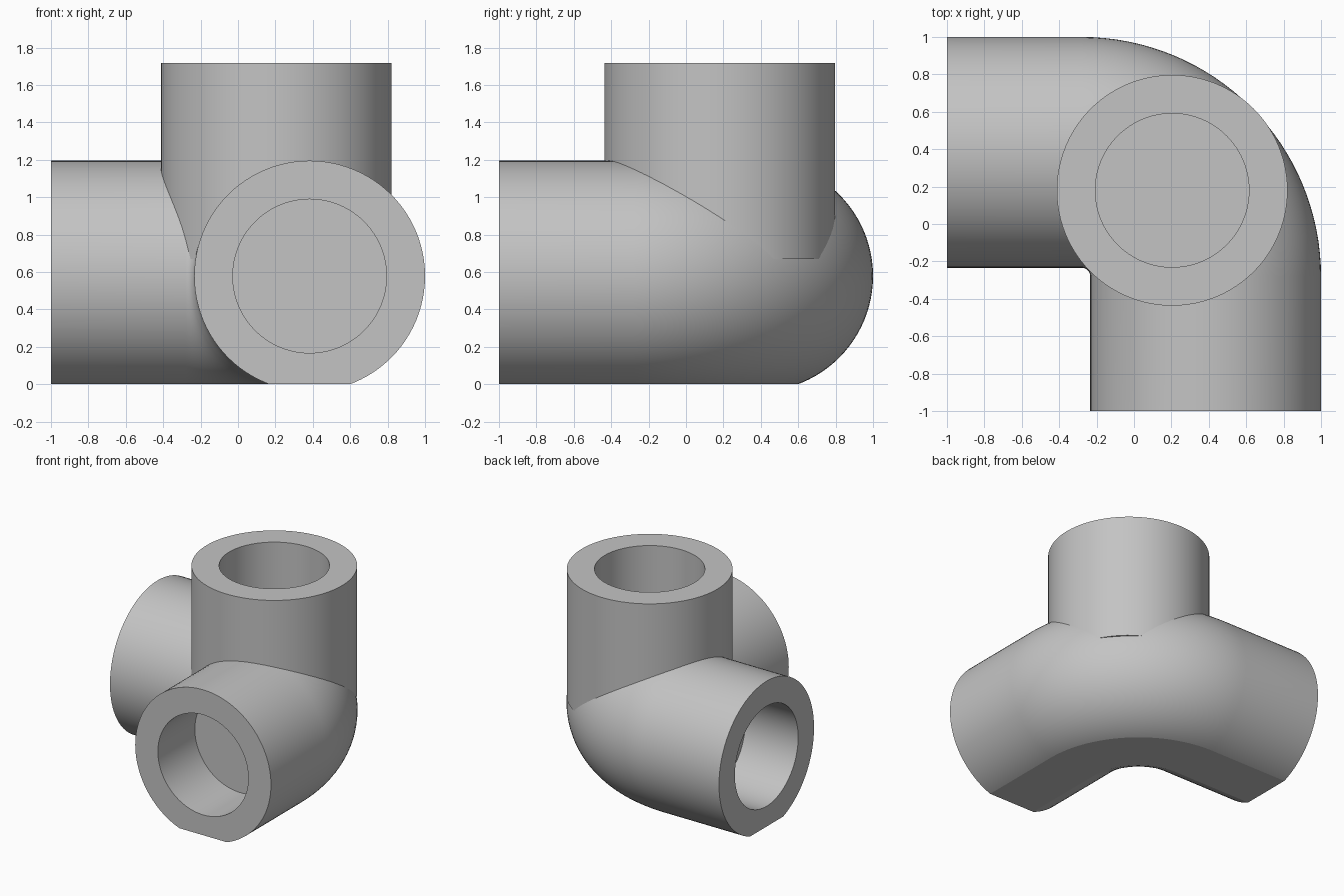
import bpy, bmesh, math
from mathutils import Vector

cube = bpy.data.objects.get("Cube")
if cube:
    bpy.data.objects.remove(cube, do_unlink=True)

OUTER, BORE, DEPTH = 0.617, 0.411, 0.48   # pipe radius, socket radius, socket depth
AXIS = 1 - OUTER                          # offset of both horizontal pipe axes
HEIGHT = 0.578                            # height of the horizontal axes
BEND = -0.28                              # x and y of the bend centre
SIDES, STEPS = 96, 32

grey = bpy.data.materials.new("plain grey")
grey.use_nodes = True
colour = (0.55, 0.55, 0.55, 1)
grey.diffuse_color = colour
grey.node_tree.nodes["Principled BSDF"].inputs["Base Color"].default_value = colour


def sweep(bm, stations):
    """Skin circles given as (centre, direction, radius) and cap both ends."""
    rings = []
    for centre, direction, radius in stations:
        d = Vector(direction).normalized()
        side = Vector((0, 0, 1)) if abs(d.z) < 0.5 else Vector((1, 0, 0))
        other = d.cross(side)
        ring = []
        for i in range(SIDES):
            a = math.tau * i / SIDES
            offset = side * math.cos(a) + other * math.sin(a)
            ring.append(bm.verts.new(Vector(centre) + offset * radius))
        rings.append(ring)
    for a, b in zip(rings, rings[1:]):
        for i in range(SIDES):
            j = (i + 1) % SIDES
            bm.faces.new((a[i], a[j], b[j], b[i]))
    bm.faces.new(rings[0])
    bm.faces.new(rings[-1])


def finish(bm, name):
    bmesh.ops.recalc_face_normals(bm, faces=bm.faces)
    mesh = bpy.data.meshes.new(name)
    bm.to_mesh(mesh)
    bm.free()
    mesh.materials.append(grey)
    obj = bpy.data.objects.new(name, mesh)
    bpy.context.collection.objects.link(obj)
    bpy.ops.object.select_all(action='DESELECT')
    obj.select_set(True)
    bpy.context.view_layer.objects.active = obj
    bpy.ops.object.shade_smooth_by_angle(angle=math.radians(12))
    return obj


# Horizontal elbow with a blind socket in each end
X, Y = (1, 0, 0), (0, -1, 0)
stations = [((DEPTH - 1, AXIS, HEIGHT), X, BORE),
            ((-1, AXIS, HEIGHT), X, BORE),
            ((-1, AXIS, HEIGHT), X, OUTER)]
for k in range(STEPS + 1):
    t = math.pi / 2 * k / STEPS
    s, c = math.sin(t), math.cos(t)
    r = AXIS - BEND
    stations.append(((BEND + r * s, BEND + r * c, HEIGHT), (c, -s, 0), OUTER))
stations += [((AXIS, -1, HEIGHT), Y, OUTER),
             ((AXIS, -1, HEIGHT), Y, BORE),
             ((AXIS, DEPTH - 1, HEIGHT), Y, BORE)]
bm = bmesh.new()
sweep(bm, stations)

# Flat underside
bmesh.ops.bisect_plane(bm, geom=bm.verts[:] + bm.edges[:] + bm.faces[:],
                       plane_co=(0, 0, 0), plane_no=(0, 0, 1), clear_inner=True)
bmesh.ops.holes_fill(bm, edges=[e for e in bm.edges if e.is_boundary], sides=0)
finish(bm, "elbow_pipe")

# Upright pipe standing on the bend, with its own blind socket
TOP, UP = 1.718, (0, 0, 1)
bm = bmesh.new()
sweep(bm, [((0.204, 0.18, z), UP, r) for z, r in
           ((0.67, OUTER), (TOP, OUTER), (TOP, BORE), (TOP - DEPTH, BORE))])
finish(bm, "upright_pipe")
